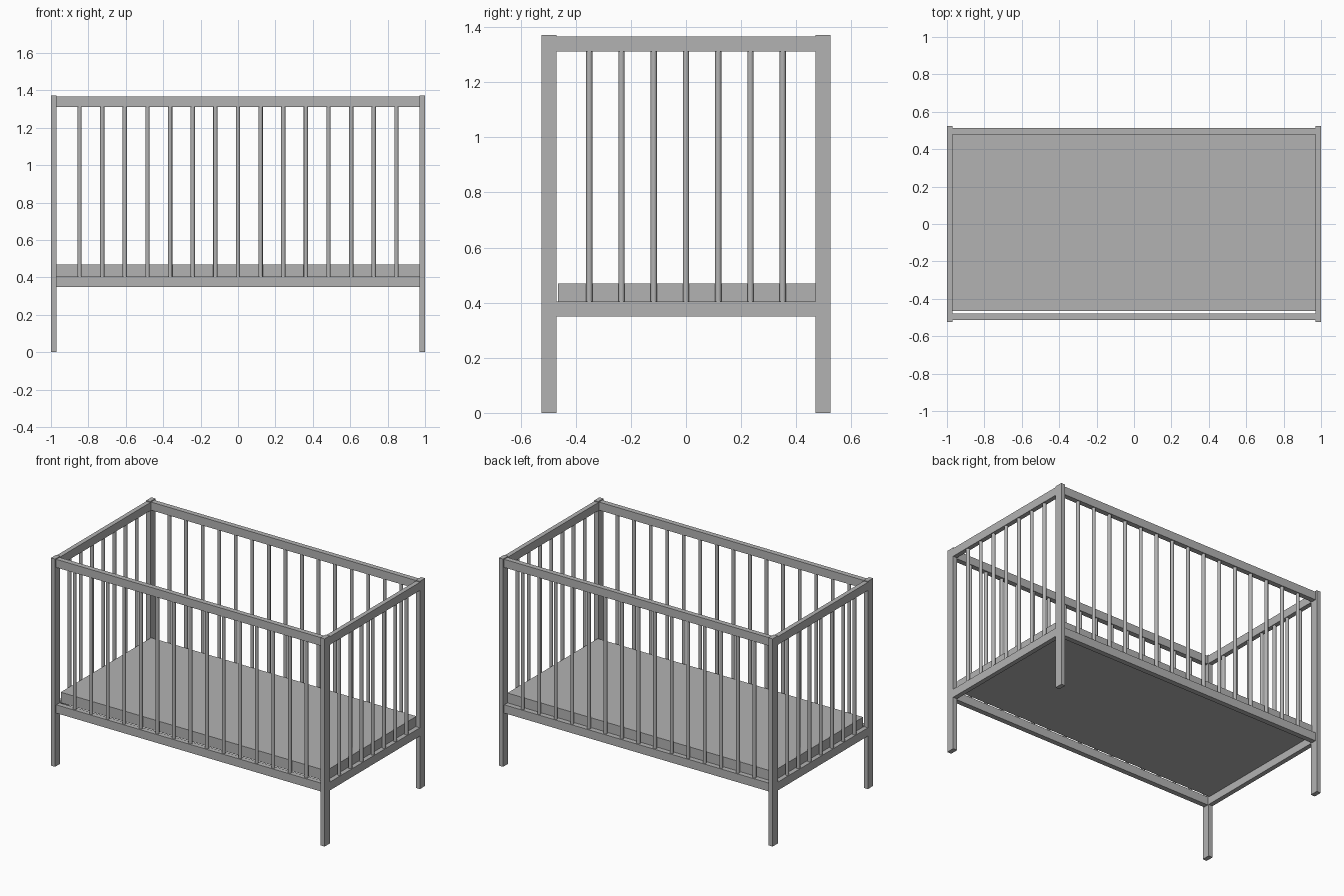
import bpy

cube = bpy.data.objects.get("Cube")
if cube:
    bpy.data.objects.remove(cube, do_unlink=True)

grey = bpy.data.materials.new("plain_grey")
grey.use_nodes = True
colour = (0.45, 0.45, 0.45, 1)
grey.diffuse_color = colour
grey.node_tree.nodes["Principled BSDF"].inputs["Base Color"].default_value = colour


def box(name, xs, ys, zs):
    """Box filling the given ranges."""
    spans = (xs, ys, zs)
    bpy.ops.mesh.primitive_cube_add(size=1, location=[sum(s) / 2 for s in spans])
    ob = bpy.context.object
    ob.name = name
    ob.scale = [abs(s[1] - s[0]) for s in spans]
    bpy.ops.object.transform_apply(location=False, rotation=False, scale=True)
    ob.data.materials.append(grey)


def spindle(name, x, y):
    """Round upright bar between the lower and upper rails."""
    bpy.ops.mesh.primitive_cylinder_add(
        vertices=16, radius=0.0115, depth=TOP_RAIL[0] - LOW_RAIL[1],
        location=(x, y, (TOP_RAIL[0] + LOW_RAIL[1]) / 2))
    ob = bpy.context.object
    ob.name = name
    ob.data.materials.append(grey)
    bpy.ops.object.shade_smooth_by_angle()


LOW_RAIL = (0.35, 0.405)
TOP_RAIL = (1.312, 1.366)
POST_IN, POST_OUT = 0.97, 1.0

# Corner posts
for sx, end in ((-1, "right"), (1, "left")):
    for sy, side in ((-1, "front"), (1, "back")):
        box(f"{side}_{end}_post", (sx * POST_IN, sx * POST_OUT),
            (sy * 0.47, sy * 0.524), (0, 1.372))

# End frames
for sx, end in ((-1, "right"), (1, "left")):
    for zs, level in ((LOW_RAIL, "lower"), (TOP_RAIL, "upper")):
        box(f"{end}_{level}_rail", (sx * POST_IN, sx * POST_OUT), (-0.47, 0.47), zs)
    for i in range(-3, 4):
        spindle(f"{end}_spindle", sx * (POST_IN + POST_OUT) / 2, i * 0.117)

# Long side frames
for sy, side in ((-1, "front"), (1, "back")):
    for zs, level in ((LOW_RAIL, "lower"), (TOP_RAIL, "upper")):
        box(f"{side}_{level}_rail", (-POST_IN, POST_IN), (sy * 0.478, sy * 0.512), zs)
    for i in range(-7, 8):
        spindle(f"{side}_spindle", i * 0.121, sy * 0.495)

# Mattress
box("mattress", (-POST_IN, POST_IN), (-0.464, 0.478), (0.4, 0.47))
